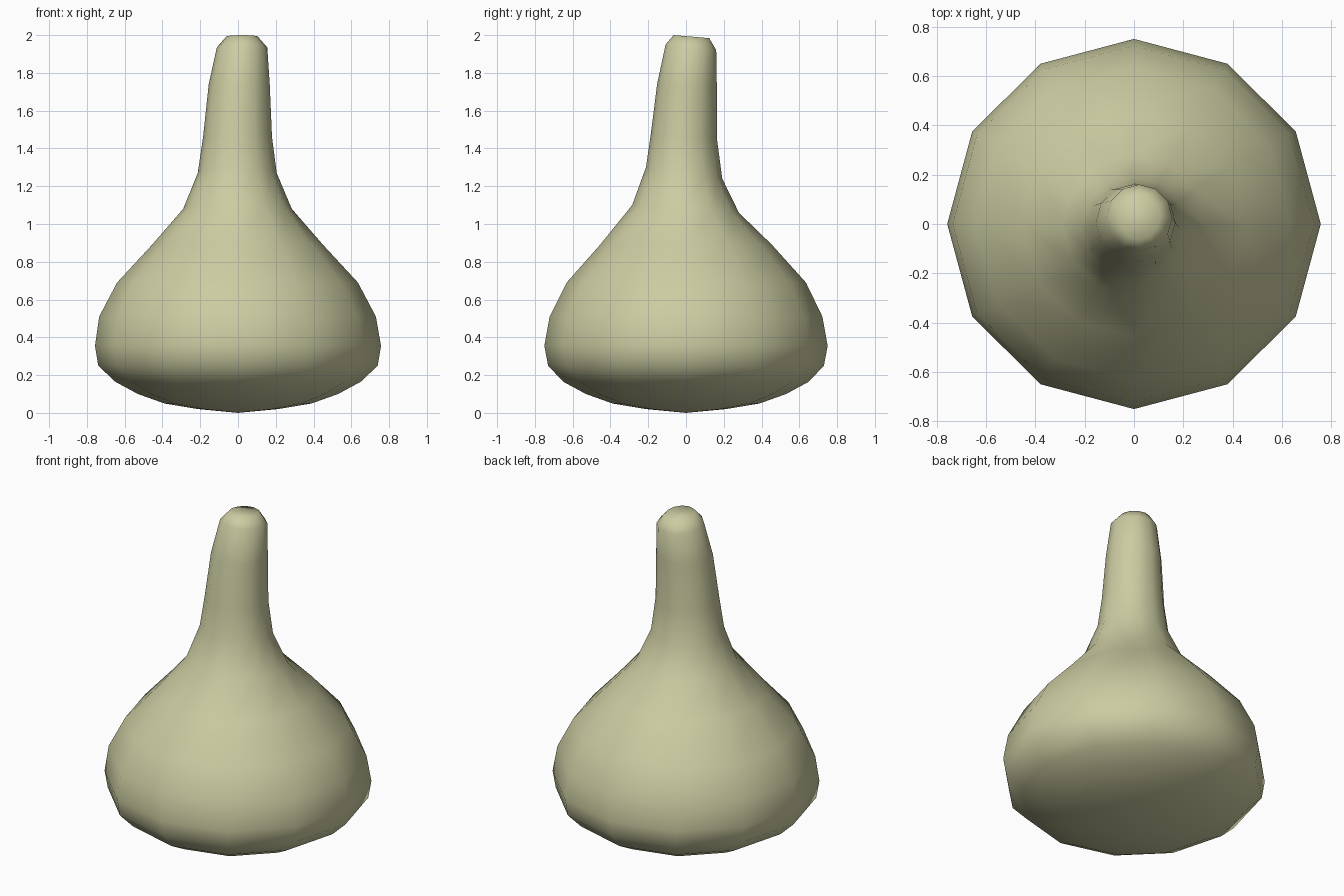
import bpy, bmesh, math

if "Cube" in bpy.data.objects:
    bpy.data.objects.remove(bpy.data.objects["Cube"])

SIDES = 12
# height, x min, x max, y min, y max, lean of the ring towards +y
RINGS = [
    (0.02, -0.21, 0.21, -0.21, 0.21, 0),
    (0.05, -0.39, 0.39, -0.39, 0.39, 0),
    (0.10, -0.53, 0.53, -0.53, 0.53, 0),
    (0.165, -0.65, 0.65, -0.65, 0.65, 0),
    (0.25, -0.74, 0.74, -0.73, 0.73, 0),
    (0.355, -0.757, 0.757, -0.75, 0.75, 0),
    (0.51, -0.735, 0.73, -0.722, 0.722, 0),
    (0.69, -0.64, 0.635, -0.632, 0.635, 0),
    (0.89, -0.455, 0.45, -0.455, 0.455, 0),
    (1.08, -0.29, 0.285, -0.285, 0.28, -0.02),
    (1.27, -0.213, 0.205, -0.212, 0.192, -0.03),
    (1.46, -0.185, 0.18, -0.187, 0.164, -0.01),
    (1.74, -0.155, 0.168, -0.153, 0.163, 0),
    (1.935, -0.112, 0.155, -0.108, 0.16, -0.015),
    (1.992, -0.062, 0.105, -0.065, 0.123, -0.008),
]

bm = bmesh.new()
loops = []
for z, x0, x1, y0, y1, lean in RINGS:
    cx, cy, rx, ry = (x0 + x1) / 2, (y0 + y1) / 2, (x1 - x0) / 2, (y1 - y0) / 2
    loop = []
    for i in range(SIDES):
        a = 2 * math.pi * i / SIDES
        loop.append(bm.verts.new((cx + rx * math.cos(a), cy + ry * math.sin(a),
                                  z + lean * math.sin(a))))
    loops.append(loop)

# Skin the rings, close the rounded base to a point and cap the neck
for low, high in zip(loops, loops[1:]):
    for i in range(SIDES):
        j = (i + 1) % SIDES
        bm.faces.new((low[i], low[j], high[j], high[i]))
tip = bm.verts.new((0, 0, 0))
for i in range(SIDES):
    bm.faces.new((loops[0][(i + 1) % SIDES], loops[0][i], tip))
bm.faces.new(loops[-1])
bmesh.ops.recalc_face_normals(bm, faces=bm.faces[:])
for f in bm.faces:
    f.smooth = True

mesh = bpy.data.meshes.new("flask_body")
bm.to_mesh(mesh)
bm.free()
body = bpy.data.objects.new("flask_body", mesh)
bpy.context.collection.objects.link(body)

# Pale olive colour
mat = bpy.data.materials.new("pale_olive")
mat.diffuse_color = (0.6, 0.6, 0.36, 1)
mat.use_nodes = True
mat.node_tree.nodes["Principled BSDF"].inputs["Base Color"].default_value = mat.diffuse_color
mesh.materials.append(mat)
